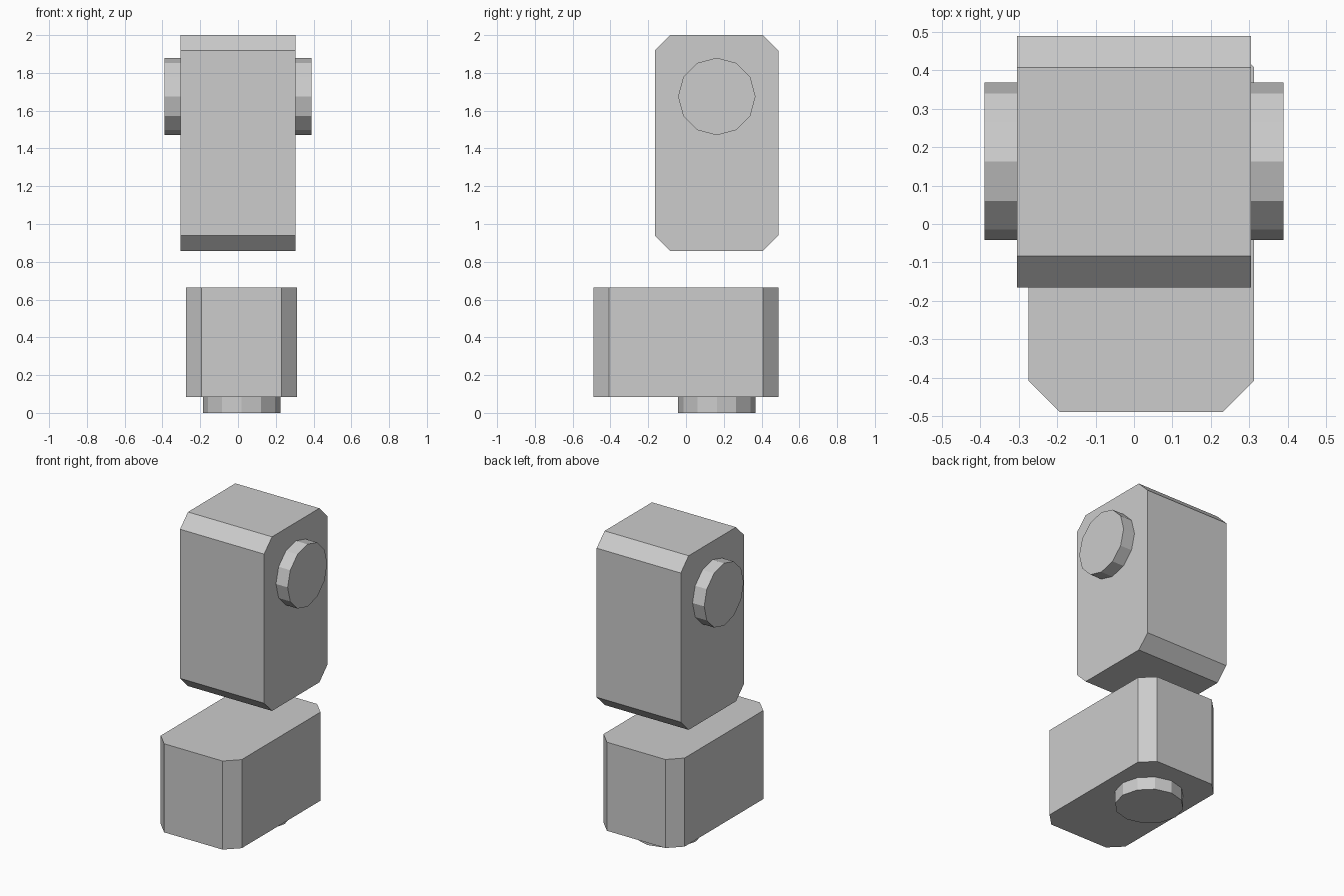
import bpy
import bmesh
from math import pi
from mathutils import Matrix, Vector

cube = bpy.data.objects.get("Cube")
if cube:
    bpy.data.objects.remove(cube, do_unlink=True)

CHAMFER = 0.082
PEG_RADIUS = 0.205

grey = bpy.data.materials.new("light grey")
grey.use_nodes = True
colour = (0.604, 0.604, 0.604, 1)
grey.diffuse_color = colour
grey.node_tree.nodes["Principled BSDF"].inputs["Base Color"].default_value = colour


def add_object(name, bm):
    bmesh.ops.recalc_face_normals(bm, faces=bm.faces)
    mesh = bpy.data.meshes.new(name)
    bm.to_mesh(mesh)
    bm.free()
    mesh.materials.append(grey)
    obj = bpy.data.objects.new(name, mesh)
    bpy.context.collection.objects.link(obj)
    return obj


def chamfered_block(name, low, high, axis):
    """Box whose four edges along the given axis are cut flat."""
    low, high = Vector(low), Vector(high)
    bm = bmesh.new()
    bmesh.ops.create_cube(bm, size=1)
    bmesh.ops.scale(bm, vec=high - low, verts=bm.verts)
    bmesh.ops.translate(bm, vec=(low + high) / 2, verts=bm.verts)
    edges = [e for e in bm.edges
             if abs(e.verts[0].co[axis] - e.verts[1].co[axis]) > 0.01]
    bmesh.ops.bevel(bm, geom=edges, offset=CHAMFER, offset_type='OFFSET',
                    segments=1, affect='EDGES')
    return add_object(name, bm)


def peg(name, centre, depth, turn):
    """Twelve-sided round joint."""
    bm = bmesh.new()
    bmesh.ops.create_cone(bm, cap_ends=True, segments=12, radius1=PEG_RADIUS,
                          radius2=PEG_RADIUS, depth=depth,
                          matrix=Matrix.Translation(centre) @ turn)
    return add_object(name, bm)


# Upper block with a round joint on each side
chamfered_block("upper_block", (-0.305, -0.165, 0.858), (0.305, 0.49, 2.0), 0)
for side, sign in (("left", 1), ("right", -1)):
    peg(side + "_joint", (sign * 0.347, 0.163, 1.675), 0.085,
        Matrix.Rotation(pi / 2, 4, 'Y'))

# Lower block with a round joint underneath
chamfered_block("lower_block", (-0.275, -0.49, 0.084), (0.313, 0.49, 0.665), 2)
peg("bottom_joint", (0.019, 0.163, 0.0425), 0.085, Matrix.Identity(4))
